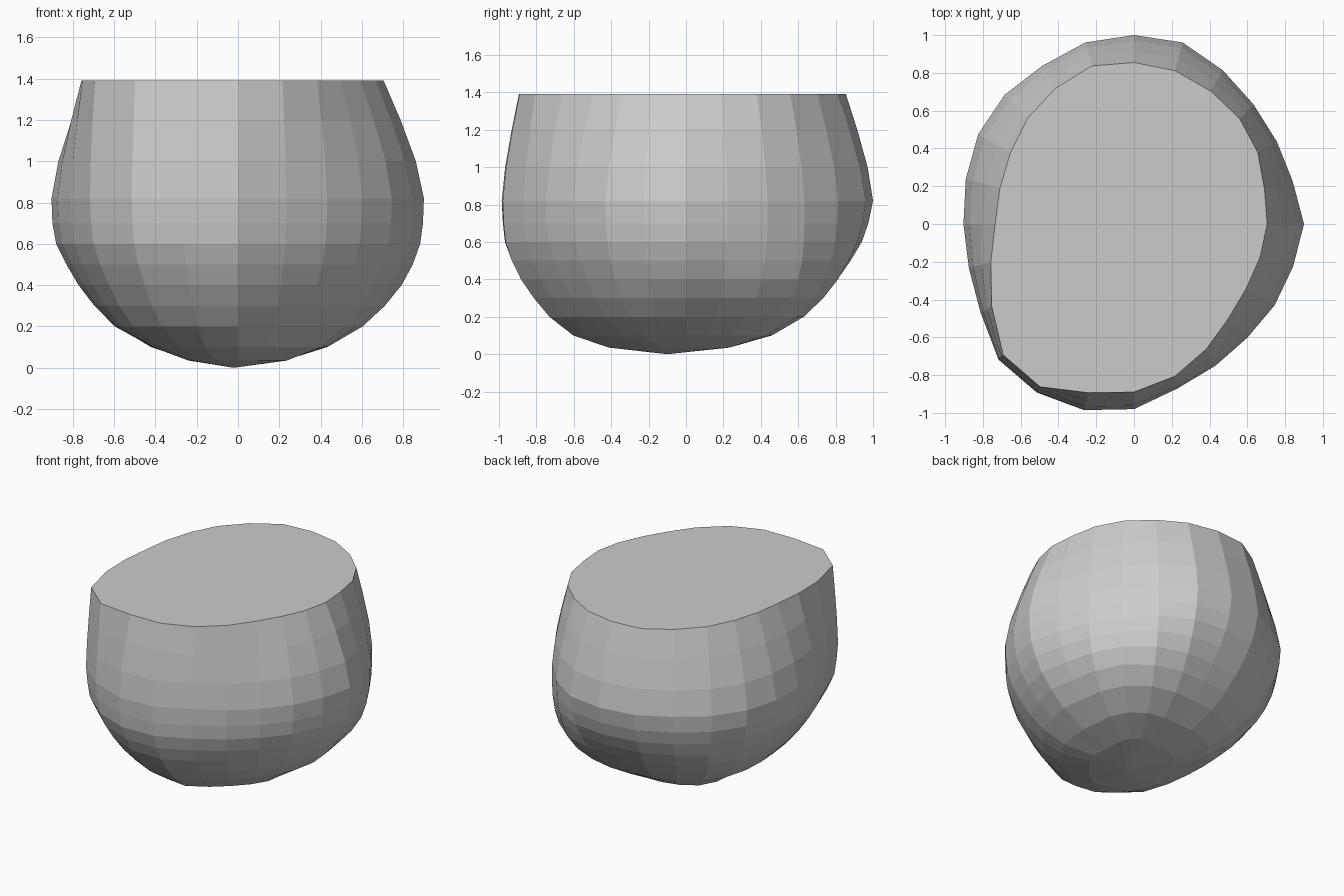
import bpy, bmesh, math

N = 24  # sides around the body, one every 15 degrees from +x

# Outline radii of the flat top and of the widest level
TOP = [.705, .715, .757, .79, .812, .84, .855, .866, .83, .795, .755, .735,
       .735, .785, .87, .98, .995, .925, .89, .835, .765, .707, .685, .69]
MID = [.90, .87, .873, .895, .94, .995, 1.0, .995, .968, .968, .952, .922,
       .903, .905, .938, 1.015, 1.03, 1.02, .98, .90, .865, .85, .86, .872]

# Upper body: height and blend from top outline to widest outline
UPPER = [(1.39, 0), (1.2, .42), (1.0, .8), (.82, 1)]

# Lower body: height and fraction of the widest outline in 8 directions
LOWER = [
    (.70, (.995, 1.0, .975, .99, .995, .99, .995, .995)),
    (.60, (.98, .995, .94, .96, .975, .975, .985, .98)),
    (.50, (.94, .98, .88, .92, .92, .93, .95, .94)),
    (.40, (.88, .95, .81, .86, .855, .87, .90, .88)),
    (.30, (.79, .88, .725, .77, .77, .80, .83, .81)),
    (.20, (.67, .76, .62, .66, .66, .71, .745, .71)),
    (.10, (.48, .56, .45, .51, .46, .52, .615, .56)),
    (.035, (.25, .30, .22, .27, .25, .31, .42, .34)),
]


def around(values, i):
    """Smoothly interpolate 8 directional values at side i."""
    p = i * 8 / N
    k, f = int(p), p - int(p)
    f = (1 - math.cos(math.pi * f)) / 2
    return values[k] * (1 - f) + values[(k + 1) % 8] * f


def add_ring(bm, z, radii):
    return [bm.verts.new((r * math.cos(math.tau * i / N),
                          r * math.sin(math.tau * i / N), z))
            for i, r in enumerate(radii)]


bm = bmesh.new()

# Stack of rings from the rim down
rings = [add_ring(bm, z, [a + (b - a) * t for a, b in zip(TOP, MID)])
         for z, t in UPPER]
rings += [add_ring(bm, z, [MID[i] * around(f, i) for i in range(N)])
          for z, f in LOWER]

# Flat top
bm.faces.new(rings[0])

# Rounded wall
for a, b in zip(rings, rings[1:]):
    for i in range(N):
        j = (i + 1) % N
        bm.faces.new((a[i], b[i], b[j], a[j]))

# Closed underside
tip = bm.verts.new((-.02, -.10, 0))
for i in range(N):
    bm.faces.new((rings[-1][i], tip, rings[-1][(i + 1) % N]))

bmesh.ops.recalc_face_normals(bm, faces=bm.faces)
mesh = bpy.data.meshes.new("cut_boulder")
bm.to_mesh(mesh)
bm.free()
bpy.context.collection.objects.link(bpy.data.objects.new("cut_boulder", mesh))
